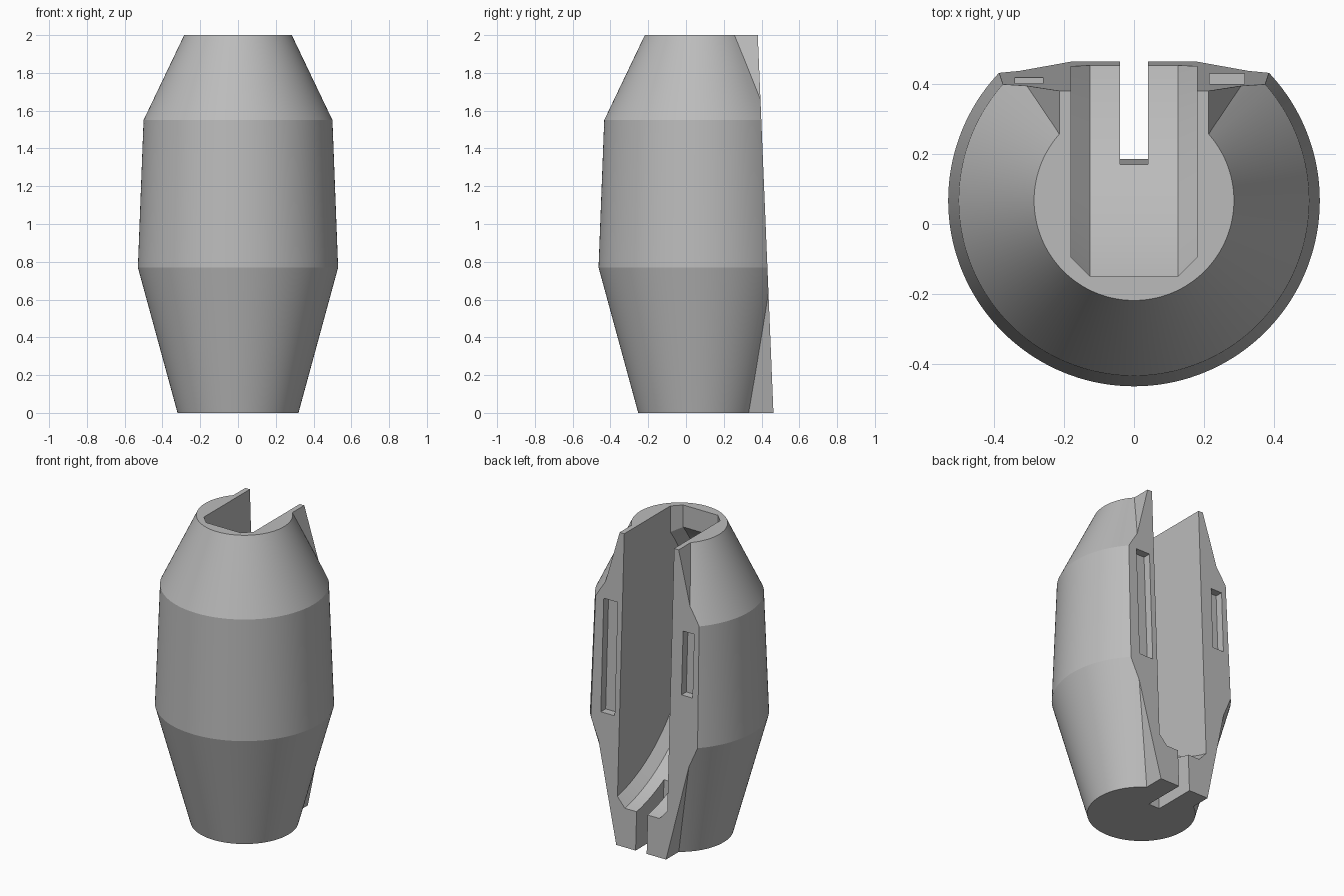
import bpy, bmesh, math
from mathutils import Matrix

AXIS_Y = 0.067        # body axis position
BACK_0, BACK_2 = 0.463, 0.38   # sloping back plane at z = 0 and z = 2
SLOPE = (BACK_2 - BACK_0) / 2

cube = bpy.data.objects.get("Cube")
if cube:
    bpy.data.objects.remove(cube, do_unlink=True)

grey = bpy.data.materials.new("plain_grey")
grey.use_nodes = True
COLOUR = (0.5, 0.5, 0.5, 1)
grey.diffuse_color = COLOUR
grey.node_tree.nodes["Principled BSDF"].inputs["Base Color"].default_value = COLOUR


def make(name, bm):
    bmesh.ops.recalc_face_normals(bm, faces=bm.faces)
    mesh = bpy.data.meshes.new(name)
    bm.to_mesh(mesh)
    bm.free()
    mesh.materials.append(grey)
    obj = bpy.data.objects.new(name, mesh)
    bpy.context.collection.objects.link(obj)
    return obj


def revolve(name, profile, steps, matrix):
    """Solid of revolution about z from (radius, height) pairs, capped at both ends."""
    bm = bmesh.new()
    rings = [[bm.verts.new((r * math.cos(a), r * math.sin(a), h))
              for a in (2 * math.pi * i / steps for i in range(steps))]
             for r, h in profile]
    for low, high in zip(rings, rings[1:]):
        for i in range(steps):
            j = (i + 1) % steps
            bm.faces.new((low[i], low[j], high[j], high[i]))
    bm.faces.new(rings[0])
    bm.faces.new(rings[-1])
    bm.transform(matrix)
    return make(name, bm)


def prism(name, outline, place, start, end):
    """Extrude a 2D outline; place(u, v, w) maps it to 3D between two depths."""
    bm = bmesh.new()
    a = [bm.verts.new(place(u, v, start)) for u, v in outline]
    b = [bm.verts.new(place(u, v, end)) for u, v in outline]
    bm.faces.new(a)
    bm.faces.new(b)
    for i in range(len(a)):
        j = (i + 1) % len(a)
        bm.faces.new((a[i], a[j], b[j], b[i]))
    return make(name, bm)


def combine(target, tool, operation):
    mod = target.modifiers.new("shape", 'BOOLEAN')
    mod.operation, mod.solver, mod.object = operation, 'EXACT', tool
    bpy.context.view_layer.update()
    result = bpy.data.meshes.new_from_object(
        target.evaluated_get(bpy.context.evaluated_depsgraph_get()))
    target.modifiers.clear()
    target.data = result
    bpy.data.objects.remove(tool, do_unlink=True)


def from_back(x, z, depth):
    """Point at a given depth in front of the sloping back plane."""
    return (x, BACK_0 + SLOPE * z - depth, z)


def from_side(y, z, x):
    return (x, y, z)


# Barrel shaped body
body = revolve("body", [(0.32, 0), (0.53, 0.77), (0.5, 1.55), (0.285, 2)], 144,
               Matrix.Translation((0, AXIS_Y, 0)))

# Back slab whose tapered ends stand out of the barrel
half = [(0.18, 0), (0.33, 0.65), (0.33, 1.57), (0.213, 2)]
slab = prism("back_slab", half + [(-x, z) for x, z in reversed(half)],
             from_back, -0.1, 0.33)
combine(body, slab, 'UNION')

# Trim everything to the sloping back plane
trim = prism("back_trim", [(-1, -0.5), (1, -0.5), (1, 2.5), (-1, 2.5)],
             from_back, 0, -0.6)
combine(body, trim, 'DIFFERENCE')

# Disc shaped pocket with a bevelled rim
pocket = revolve("disc_pocket",
                 [(0.95, -0.18), (1.01, -0.125), (1.01, 0.125), (0.95, 0.18)], 144,
                 Matrix.Translation((0, 0.65, 1.24)) @ Matrix.Rotation(math.pi / 2, 4, 'Y'))
combine(body, pocket, 'DIFFERENCE')

# Bevelled opening above the pocket
mouth = prism("top_opening", [(-0.18, 0.7), (-0.18, -0.095), (-0.125, -0.15),
                              (0.125, -0.15), (0.18, -0.095), (0.18, 0.7)],
              lambda x, y, z: (x, y, z), 1.68, 2.3)
combine(body, mouth, 'DIFFERENCE')

# Narrow notch through the bottom
notch = prism("bottom_notch", [(0.189, -0.1), (0.16, 0.6), (0.7, 0.6), (0.7, -0.1)],
              from_side, -0.04, 0.04)
combine(body, notch, 'DIFFERENCE')

# Long and short recesses in the back face
for name, x0, x1, z0, z1 in (("long_recess", 0.215, 0.315, 0.82, 1.55),
                             ("short_recess", -0.34, -0.26, 1.08, 1.49)):
    recess = prism(name, [(x0, z0), (x1, z0), (x1, z1), (x0, z1)], from_back, -0.1, 0.05)
    combine(body, recess, 'DIFFERENCE')

# Smooth the curved faces, keep cut edges sharp
bpy.ops.object.select_all(action='DESELECT')
body.select_set(True)
bpy.context.view_layer.objects.active = body
bpy.ops.object.shade_smooth_by_angle(angle=math.radians(10))
